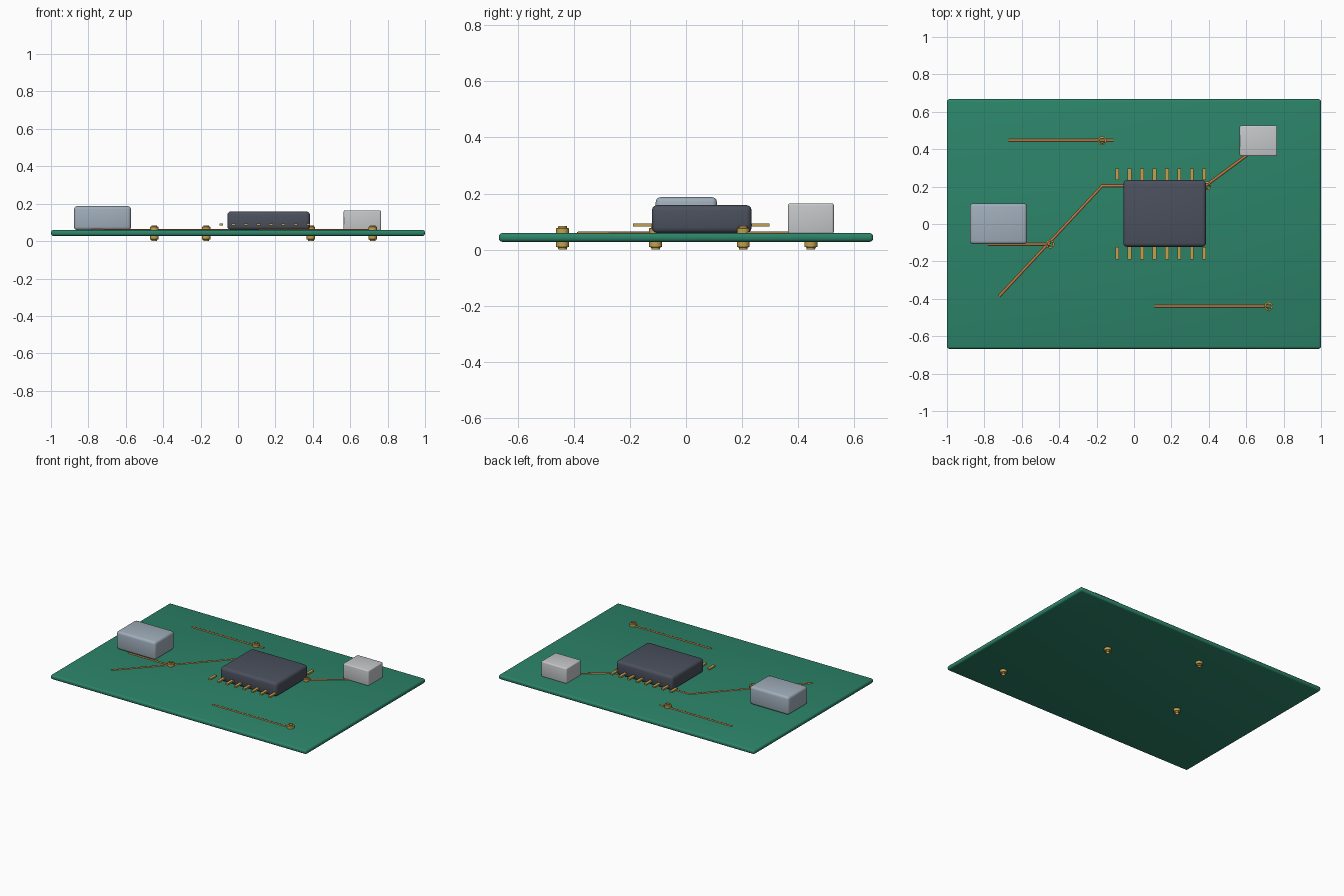
import bpy, bmesh, math
from mathutils import Vector

if "Cube" in bpy.data.objects:
    bpy.data.objects.remove(bpy.data.objects["Cube"])


def material(name, rgb):
    m = bpy.data.materials.new(name)
    m.diffuse_color = (*rgb, 1)
    m.use_nodes = True
    m.node_tree.nodes["Principled BSDF"].inputs["Base Color"].default_value = m.diffuse_color
    return m


GREEN = material("board green", (0.025, 0.23, 0.14))
COPPER = material("copper", (0.55, 0.18, 0.05))
GOLD = material("gold", (0.55, 0.36, 0.08))
DARK = material("chip slate", (0.07, 0.08, 0.11))
STEEL = material("steel blue grey", (0.35, 0.42, 0.49))
PALE = material("pale grey", (0.56, 0.57, 0.58))


def finish(bm, name, mat, smooth=True):
    bmesh.ops.recalc_face_normals(bm, faces=bm.faces)
    mesh = bpy.data.meshes.new(name)
    bm.to_mesh(mesh)
    bm.free()
    mesh.materials.append(mat)
    ob = bpy.data.objects.new(name, mesh)
    bpy.context.collection.objects.link(ob)
    if smooth:
        bpy.ops.object.select_all(action='DESELECT')
        ob.select_set(True)
        bpy.context.view_layer.objects.active = ob
        bpy.ops.object.shade_smooth_by_angle(angle=math.radians(35))
    return ob


def box(name, lo, hi, mat, bevel=0.0, segments=3):
    lo, hi = Vector(lo), Vector(hi)
    bm = bmesh.new()
    bmesh.ops.create_cube(bm, size=1)
    for v in bm.verts:
        v.co = Vector([c * s for c, s in zip(v.co, hi - lo)]) + (lo + hi) / 2
    if bevel:
        bmesh.ops.bevel(bm, geom=bm.edges[:], offset=bevel, segments=segments,
                        profile=0.5, affect='EDGES')
    return finish(bm, name, mat, bevel > 0)


def trace(name, points):
    # Round copper track half sunk into the board surface
    curve = bpy.data.curves.new(name, 'CURVE')
    curve.dimensions = '3D'
    curve.bevel_depth = 0.008
    curve.bevel_resolution = 2
    curve.use_fill_caps = True
    s = curve.splines.new('POLY')
    s.points.add(len(points) - 1)
    for p, (x, y) in zip(s.points, points):
        p.co = (x, y, 0.056, 1)
    curve.materials.append(COPPER)
    ob = bpy.data.objects.new(name, curve)
    bpy.context.collection.objects.link(ob)


def via(name, x, y, n=20):
    # Flanged ring, open at both ends, passing through the board
    profile = [(0.012, 0.0), (0.015, 0.0), (0.016, 0.008), (0.023, 0.010),
               (0.023, 0.076), (0.016, 0.078), (0.015, 0.084), (0.012, 0.084)]
    bm = bmesh.new()
    rings = [[bm.verts.new((x + r * math.cos(math.tau * i / n),
                            y + r * math.sin(math.tau * i / n), z))
              for r, z in profile] for i in range(n)]
    for i in range(n):
        a, b = rings[i], rings[(i + 1) % n]
        for k in range(len(profile)):
            j = (k + 1) % len(profile)
            bm.faces.new((a[k], b[k], b[j], a[j]))
    finish(bm, name, GOLD)


# Circuit board
box("board", (-1, -0.667, 0.028), (1, 0.667, 0.059), GREEN, 0.012)

# Mounted components
box("chip", (-0.057, -0.122, 0.059), (0.385, 0.234, 0.159), DARK, 0.02)
box("connector", (-0.877, -0.108, 0.059), (-0.572, 0.110, 0.187), STEEL, 0.017)
box("capacitor", (0.565, 0.363, 0.056), (0.765, 0.527, 0.165), PALE, 0.008)

# Two rows of chip pins
for i in range(8):
    x = -0.09 + i * 0.0665
    box(f"back_pin_{i + 1}", (x - 0.01, 0.234, 0.083), (x + 0.01, 0.298, 0.094), GOLD)
    box(f"front_pin_{i + 1}", (x - 0.01, -0.189, 0.083), (x + 0.01, -0.122, 0.094), GOLD)

# Copper tracks
trace("back_trace", [(-0.67, 0.447), (-0.11, 0.447)])
trace("front_trace", [(0.11, -0.44), (0.72, -0.44)])
trace("connector_trace", [(-0.78, -0.108), (-0.45, -0.108)])
trace("diagonal_trace", [(-0.72, -0.385), (-0.17, 0.204), (-0.03, 0.204)])
trace("capacitor_trace", [(0.37, 0.195), (0.62, 0.38)])

# Vias
for i, (x, y) in enumerate([(-0.17, 0.445), (-0.448, -0.108), (0.39, 0.204), (0.72, -0.44)]):
    via(f"via_{i + 1}", x, y)
